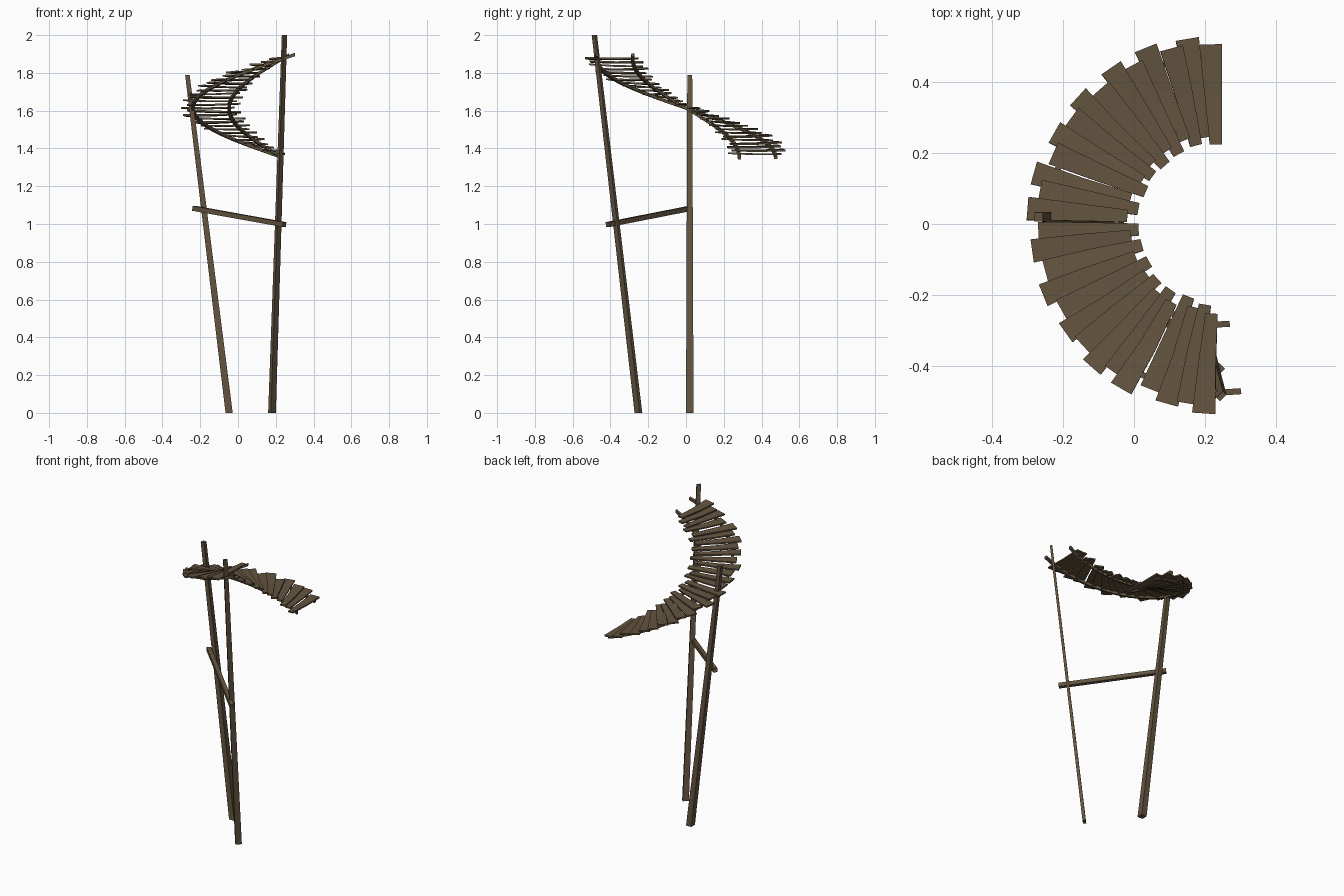
import bpy, bmesh, math, random
from mathutils import Vector

if "Cube" in bpy.data.objects:
    bpy.data.objects.remove(bpy.data.objects["Cube"])

random.seed(4)
wood = bpy.data.materials.new("weathered_wood")
wood.diffuse_color = (0.125, 0.088, 0.05, 1)
wood.use_nodes = True
wood.node_tree.nodes["Principled BSDF"].inputs["Base Color"].default_value = wood.diffuse_color

CX = 0.235                      # centre of the curved walkway
N = 28                          # number of planks
Z = Vector((0, 0, 1))


def height(deg):
    return 1.352 + 0.0029 * (deg - 90)


def sweep(name, rings):
    """Skin four-cornered sections into a closed, flat-faced beam."""
    bm = bmesh.new()
    vs = [[bm.verts.new(p) for p in ring] for ring in rings]
    for a, b in zip(vs, vs[1:]):
        for i in range(4):
            j = (i + 1) % 4
            bm.faces.new((a[i], a[j], b[j], b[i]))
    bm.faces.new(vs[0][::-1])
    bm.faces.new(vs[-1])
    bmesh.ops.recalc_face_normals(bm, faces=bm.faces)
    me = bpy.data.meshes.new(name)
    bm.to_mesh(me)
    bm.free()
    me.materials.append(wood)
    ob = bpy.data.objects.new(name, me)
    bpy.context.collection.objects.link(ob)
    return ob


def section(c, side, up, w, h):
    c = Vector(c)
    return [c + side * (sx * w / 2) + up * (sz * h / 2)
            for sx, sz in ((-1, -1), (1, -1), (1, 1), (-1, 1))]


def beam(name, a, b, size):
    d = (Vector(b) - Vector(a)).normalized()
    side = d.cross(Z).normalized()
    up = side.cross(d)
    sweep(name, [section(p, side, up, size, size) for p in (a, b)])


def upright(name, base, top, angle, size0, size1):
    """Tapered post with level ends, its section turned by angle."""
    t = math.radians(angle)
    u, v = Vector((math.cos(t), math.sin(t), 0)), Vector((-math.sin(t), math.cos(t), 0))
    sweep(name, [section(base, u, v, *size0), section(top, u, v, *size1)])


def rail(name, r, start, end):
    rings = []
    for i in range(25):
        deg = start + (end - start) * i / 24
        t = math.radians(deg)
        out = Vector((math.cos(t), math.sin(t), 0))
        c = Vector((CX, 0, height(deg))) + out * r
        rings.append(section(c, out, Z, 0.017, 0.017))
    sweep(name, rings)


# Leaning support posts and the cross brace
upright("left_post", (-0.047, 0.02, 0), (-0.268, 0.02, 1.79), 0, (0.038, 0.04), (0.024, 0.026))
upright("right_post", (0.18, -0.252, 0), (0.246, -0.485, 2.0), 45, (0.038, 0.02), (0.026, 0.014))
beam("cross_brace", (-0.233, 0.024, 1.083), (0.246, -0.415, 0.997), 0.026)

# Spiral rails under the planks
rail("outer_rail", 0.475, 90, 278)
rail("inner_rail", 0.283, 89, 277)

# Tapered planks, alternately shifted in and out
for i in range(N):
    deg = 92.5 + 174 * i / (N - 1)
    t = math.radians(deg + random.uniform(-1, 1))
    out = Vector((math.cos(t), math.sin(t), 0))
    roll = random.uniform(0.0, 0.1)
    tang = Vector((-out.y * math.cos(roll), out.x * math.cos(roll), math.sin(roll)))
    up = out.cross(tang).normalized()
    shift = (0.014 if i % 2 else -0.010) + random.uniform(-0.006, 0.006)
    tilt = random.uniform(-0.004, 0.006)
    rings = []
    for r, w, dz in ((0.235, 0.034, -tilt), (0.38, 0.05, -0.003), (0.517, 0.066, tilt)):
        c = Vector((CX, 0, height(deg) + 0.013 + dz)) + out * (r + shift)
        c += tang * random.uniform(-0.003, 0.003)
        rings.append(section(c, tang, up, w, 0.009))
    sweep(f"plank_{i + 1:02d}", rings)
